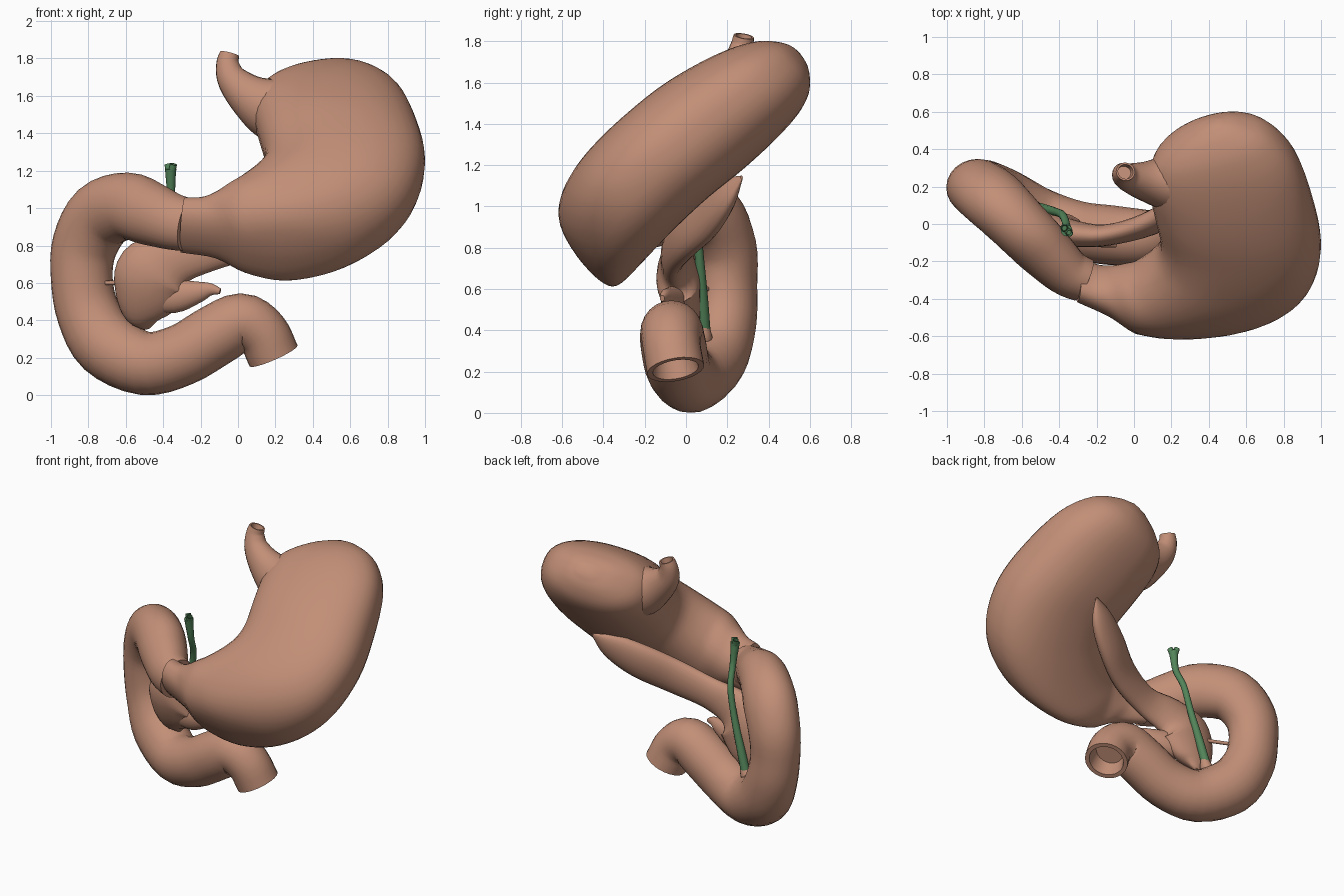
import bpy, bmesh, math
from mathutils import Vector

cube = bpy.data.objects.get("Cube")
if cube:
    bpy.data.objects.remove(cube, do_unlink=True)


def material(name, color):
    mat = bpy.data.materials.new(name)
    mat.use_nodes = True
    mat.diffuse_color = (*color, 1)
    mat.node_tree.nodes["Principled BSDF"].inputs["Base Color"].default_value = (*color, 1)
    return mat


FLESH = material("warm tan flesh", (0.54, 0.275, 0.185))
GREEN = material("duct green", (0.085, 0.23, 0.1))


def smooth_stations(stations, steps):
    """Resample a list of tuples with a Catmull-Rom spline."""
    pts = [Vector(s) for s in stations]
    pts = [2 * pts[0] - pts[1]] + pts + [2 * pts[-1] - pts[-2]]
    out = []
    for a, b, c, d in zip(pts, pts[1:], pts[2:], pts[3:]):
        for i in range(steps):
            t = i / steps
            out.append(0.5 * (2 * b + (c - a) * t + (2 * a - 5 * b + 4 * c - d) * t ** 2
                              + (3 * b - a - 3 * c + d) * t ** 3))
    return out + [pts[-2]]


def shrink(ring, factor):
    middle = sum(ring, Vector((0, 0, 0))) / len(ring)
    return [middle + (p - middle) * factor for p in ring]


def loft(name, rings, mat, hollow_end=False):
    """Skin a series of rings; a hollow end gets a rim and a recess."""
    if hollow_end:
        back = rings[-4]
        rings = rings + [shrink(rings[-1], 0.8), shrink(back, 0.65)]
    bm = bmesh.new()
    loops = [[bm.verts.new(p) for p in ring] for ring in rings]
    n = len(loops[0])
    for low, high in zip(loops, loops[1:]):
        for i in range(n):
            j = (i + 1) % n
            bm.faces.new((low[i], low[j], high[j], high[i]))
    bm.faces.new(loops[0][::-1])
    bm.faces.new(loops[-1])
    bmesh.ops.recalc_face_normals(bm, faces=bm.faces[:])
    mesh = bpy.data.meshes.new(name)
    bm.to_mesh(mesh)
    bm.free()
    mesh.materials.append(mat)
    obj = bpy.data.objects.new(name, mesh)
    bpy.context.scene.collection.objects.link(obj)
    bpy.ops.object.select_all(action="DESELECT")
    obj.select_set(True)
    bpy.context.view_layer.objects.active = obj
    bpy.ops.object.shade_smooth_by_angle(angle=math.radians(50))
    return obj


def tube(name, stations, mat, depth=(1, 1), sides=20, steps=4, hollow_end=False):
    """Sweep an ellipse along (x, y, z, radius); depth scales it front to back."""
    path = smooth_stations(stations, steps)
    rings = []
    for i, s in enumerate(path):
        ahead, behind = path[min(i + 1, len(path) - 1)], path[max(i - 1, 0)]
        tangent = (ahead - behind).to_3d().normalized()
        across = Vector((0, 1, 0))
        across = (across - tangent * across.dot(tangent)).normalized()
        side = tangent.cross(across)
        across *= depth[0] + (depth[1] - depth[0]) * i / (len(path) - 1)
        ring = []
        for k in range(sides):
            a = math.tau * k / sides
            ring.append(s.to_3d() + s[3] * (across * math.cos(a) + side * math.sin(a)))
        rings.append(ring)
    return loft(name, rings, mat, hollow_end)


def stomach_depth(x, z):
    """Leaning middle surface of the stomach."""
    return -0.475 + 1.02 * max(0, z - 0.75) ** 1.5 + 0.36 * max(0, -x)


def full(value):
    """Make a sine or cosine slightly fuller, for a plumper ellipse."""
    return math.copysign(abs(value) ** 0.87, value)


# Stomach: inner curve x, z, outer curve x, z, half thickness
stomach_stations = [
    (0.35, 1.73, 0.45, 1.75, 0.03),
    (0.22, 1.68, 0.57, 1.745, 0.1),
    (0.11, 1.61, 0.73, 1.71, 0.17),
    (0.08, 1.52, 0.87, 1.61, 0.22),
    (0.11, 1.4, 0.96, 1.43, 0.255),
    (0.14, 1.29, 1.0, 1.24, 0.265),
    (0.13, 1.22, 0.94, 1.04, 0.27),
    (0.08, 1.16, 0.79, 0.88, 0.27),
    (0.0, 1.1, 0.56, 0.755, 0.26),
    (-0.07, 1.06, 0.3, 0.695, 0.24),
    (-0.14, 1.02, 0.08, 0.72, 0.2),
    (-0.21, 1.0, -0.1, 0.79, 0.16),
    (-0.28, 1.0, -0.31, 0.82, 0.15),
]
lean = Vector((0, -0.68, 0.73))
stomach_rings = []
for px, pz, qx, qz, thick in smooth_stations(stomach_stations, 4):
    ring = []
    for k in range(40):
        a = math.tau * k / 40
        u = 0.5 + 0.5 * full(math.cos(a))
        x, z = px + (qx - px) * u, pz + (qz - pz) * u
        bulge = 1 + 0.6 * max(0, pz - 1.05) if math.sin(a) < 0 else 1
        ring.append(Vector((x, stomach_depth(x, z), z)) + lean * thick * bulge * full(math.sin(a)))
    stomach_rings.append(ring)
loft("stomach", stomach_rings, FLESH)

# Gullet flaring out of the stomach, open at the top
tube("gullet", [
    (0.36, 0.22, 1.5, 0.2), (0.19, 0.22, 1.53, 0.175), (0.06, 0.23, 1.6, 0.12),
    (-0.03, 0.25, 1.69, 0.083), (-0.055, 0.27, 1.77, 0.062), (-0.045, 0.28, 1.825, 0.052),
], FLESH, depth=(0.85, 0.95), hollow_end=True)

# Curved gut loop from the stomach outlet to its open end
tube("gut_loop", [
    (-0.27, -0.3, 0.91, 0.142), (-0.36, -0.255, 0.93, 0.152), (-0.47, -0.15, 0.97, 0.17),
    (-0.59, -0.03, 1.01, 0.18),
    (-0.73, 0.11, 0.96, 0.185), (-0.82, 0.185, 0.8, 0.175), (-0.835, 0.195, 0.62, 0.165),
    (-0.8, 0.185, 0.44, 0.17), (-0.7, 0.13, 0.27, 0.18), (-0.5, 0.03, 0.17, 0.17),
    (-0.3, -0.035, 0.215, 0.165), (-0.12, -0.06, 0.32, 0.165), (0.02, -0.07, 0.39, 0.155),
    (0.13, -0.07, 0.33, 0.142), (0.19, -0.05, 0.21, 0.14),
], FLESH, depth=(0.84, 1), sides=24, hollow_end=True)

# Pancreas: broad head, body and pointed tail
tube("pancreas", [
    (-0.49, 0.04, 0.355, 0.02), (-0.5, 0.01, 0.43, 0.12), (-0.48, -0.02, 0.54, 0.185),
    (-0.44, -0.04, 0.65, 0.21), (-0.34, -0.05, 0.73, 0.15), (-0.15, -0.06, 0.78, 0.115),
    (0.08, 0, 0.86, 0.125), (0.28, 0.11, 0.96, 0.13), (0.44, 0.2, 1.06, 0.095),
    (0.54, 0.27, 1.14, 0.012),
], FLESH, depth=(0.5, 0.5))
tube("pancreas_hook", [
    (-0.5, -0.02, 0.53, 0.08), (-0.34, -0.05, 0.53, 0.09), (-0.22, -0.08, 0.55, 0.06),
    (-0.15, -0.1, 0.565, 0.035), (-0.095, -0.115, 0.555, 0.015),
], FLESH, depth=(0.6, 0.8))
tube("pancreas_duct", [(-0.54, 0.03, 0.6, 0.012), (-0.72, 0.11, 0.6, 0.012)], FLESH, sides=8)

# Bile duct with a forked top and a fleshy outlet
tube("bile_duct", [
    (-0.53, 0.09, 0.38, 0.03), (-0.48, 0.08, 0.55, 0.027), (-0.42, 0.065, 0.75, 0.022),
    (-0.38, 0.045, 0.93, 0.021), (-0.36, -0.01, 1.06, 0.021), (-0.36, -0.03, 1.17, 0.027),
    (-0.36, -0.035, 1.21, 0.031),
], GREEN, sides=12)
for side, word in ((-1, "right"), (1, "left")):
    tube(word + "_duct_branch", [
        (-0.36, -0.03, 1.17, 0.02), (-0.36 + side * 0.016, -0.035 - side * 0.015, 1.235, 0.019),
    ], GREEN, sides=10, hollow_end=True)
tube("duct_outlet", [
    (-0.515, 0.088, 0.42, 0.026), (-0.54, 0.085, 0.36, 0.045), (-0.6, 0.08, 0.3, 0.055),
], FLESH, sides=12)
